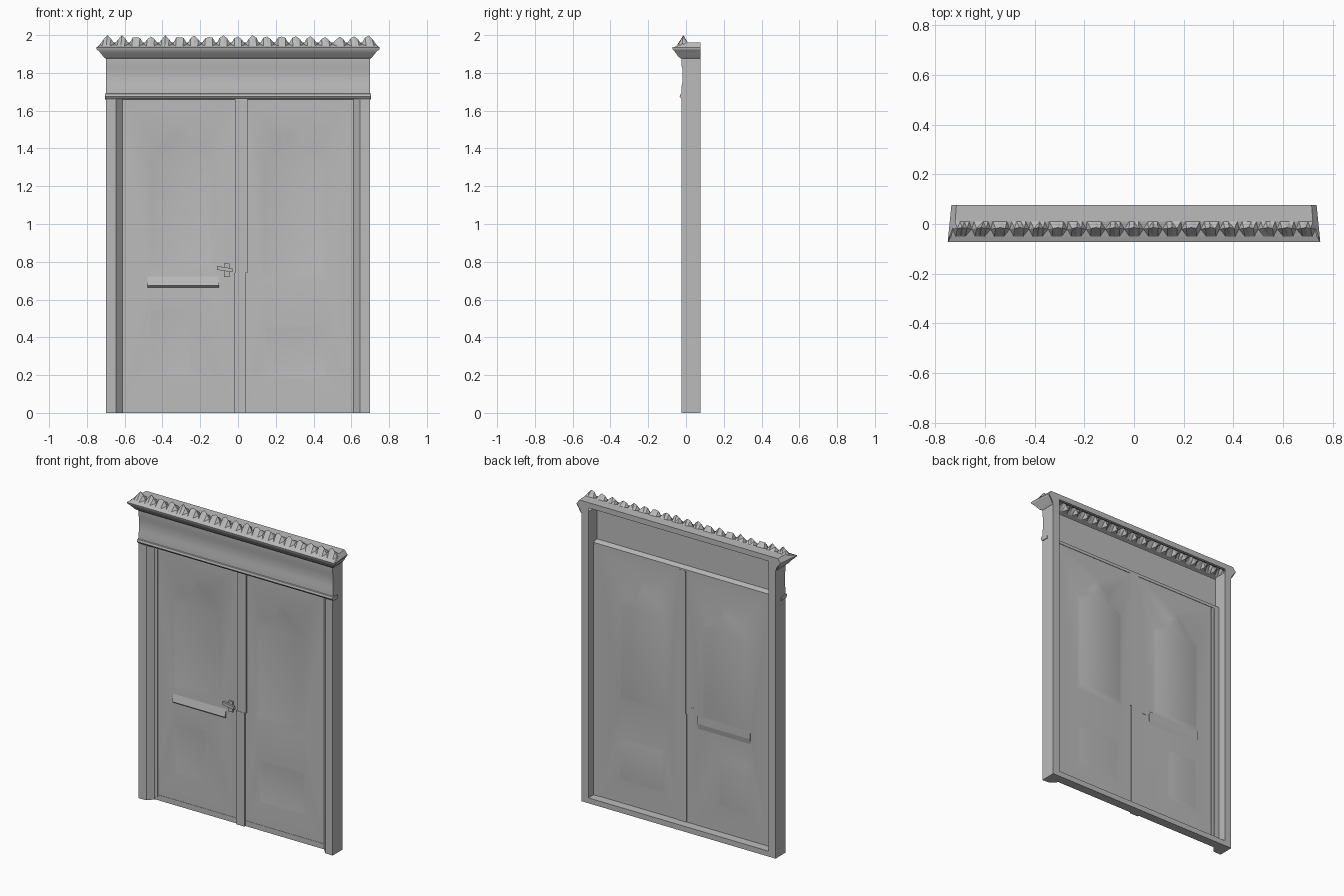
import bpy
import bmesh
import random
from mathutils import Vector

random.seed(4)
cube = bpy.data.objects.get("Cube")
if cube:
    bpy.data.objects.remove(cube, do_unlink=True)

grey = bpy.data.materials.new("plain_grey")
grey.use_nodes = True
GREY = (0.5, 0.5, 0.5, 1)
grey.diffuse_color = GREY
grey.node_tree.nodes["Principled BSDF"].inputs["Base Color"].default_value = GREY

BACK = 0.077
DOOR_Y = 0.02


def finish(name, bm, outward=None):
    """Turn a bmesh into an object; outward fixes the facing of open sheets."""
    bmesh.ops.recalc_face_normals(bm, faces=bm.faces)
    if outward:
        total = sum((f.normal * f.calc_area() for f in bm.faces), Vector())
        if total.dot(Vector(outward)) < 0:
            bmesh.ops.reverse_faces(bm, faces=bm.faces)
    mesh = bpy.data.meshes.new(name)
    bm.to_mesh(mesh)
    bm.free()
    mesh.materials.append(grey)
    obj = bpy.data.objects.new(name, mesh)
    bpy.context.scene.collection.objects.link(obj)
    return obj


def box(name, x0, x1, y0, y1, z0, z1):
    bm = bmesh.new()
    bmesh.ops.create_cube(bm, size=1)
    for v in bm.verts:
        v.co = Vector((x0 if v.co.x < 0 else x1,
                       y0 if v.co.y < 0 else y1,
                       z0 if v.co.z < 0 else z1))
    return finish(name, bm)


def prism(name, points, shift):
    """Extrude a closed outline of 3D points along shift."""
    bm = bmesh.new()
    face = bm.faces.new([bm.verts.new(p) for p in points])
    new = bmesh.ops.extrude_face_region(bm, geom=[face], use_keep_orig=True)["geom"]
    verts = [g for g in new if isinstance(g, bmesh.types.BMVert)]
    bmesh.ops.translate(bm, verts=verts, vec=shift)
    return finish(name, bm)


def sweep_x(name, profile, x0, x1):
    return prism(name, [(x0, y, z) for y, z in profile], (x1 - x0, 0, 0))


def arch(cx, z0):
    """Pointed ogee panel outline."""
    half = [(0.175, z0), (0.175, 1.35), (0.12, 1.40), (0.06, 1.45), (0.035, 1.50)]
    right = [(cx + x, z) for x, z in half]
    left = [(cx - x, z) for x, z in reversed(half)]
    return right + [(cx, 1.52)] + left


def rect(x0, x1, z0, z1):
    return [(x0, z0), (x1, z0), (x1, z1), (x0, z1)]


def door(name, outline, panels):
    """Thin leaf with softly sunken panels, each (outline, depth, shrink)."""
    bm = bmesh.new()

    def loop(points, y):
        vs = [bm.verts.new((x, y, z)) for x, z in points]
        return vs, [bm.edges.new((vs[i - 1], vs[i])) for i in range(len(vs))]

    edges = loop(outline, DOOR_Y)[1]
    sinks = []
    for points, depth, shrink in panels:
        rim, rim_edges = loop(points, DOOR_Y)
        edges += rim_edges
        sinks.append((rim, points, depth, shrink))
    bmesh.ops.triangle_fill(bm, edges=edges, use_beauty=True)
    for rim, points, depth, shrink in sinks:
        cx = sum(p[0] for p in points) / len(points)
        cz = (min(p[1] for p in points) + max(p[1] for p in points)) / 2
        small = [(cx + (x - cx) * shrink, cz + (z - cz) * shrink) for x, z in points]
        base = [bm.verts.new((x, DOOR_Y + depth, z)) for x, z in small]
        for i in range(len(rim)):
            bm.faces.new((rim[i - 1], rim[i], base[i], base[i - 1]))
        bm.faces.new(base)
    return finish(name, bm, (0, -1, 0))


# Door leaves with arched upper panels and plain lower panels
door("right_leaf", rect(-0.62, -0.015, 0.02, 1.67),
     [(arch(-0.305, 0.74), 0.007, 0.88), (rect(-0.47, -0.25, 0.2, 0.55), 0.002, 0.9)])
door("left_leaf", rect(0.04, 0.62, 0.02, 1.67),
     [(arch(0.29, 0.70), 0.007, 0.88), (rect(0.14, 0.47, 0.18, 0.46), 0.002, 0.9)])

# Meeting stile between the leaves, in two offset lengths
box("meeting_stile_upper", -0.015, 0.05, DOOR_Y - 0.01, DOOR_Y + 0.004, 0.74, 1.67)
box("meeting_stile_lower", -0.02, 0.04, DOOR_Y - 0.012, DOOR_Y + 0.004, 0.0, 0.74)

# Sloped rail under the upper panel
sweep_x("middle_rail", [(DOOR_Y, 0.665), (DOOR_Y - 0.012, 0.675),
                        (DOOR_Y + 0.007, 0.75), (DOOR_Y + 0.007, 0.70)], -0.48, -0.10)

# Lever handle
box("handle_plate", -0.075, -0.045, DOOR_Y - 0.01, DOOR_Y + 0.002, 0.72, 0.79)
lever = box("handle_lever", -0.11, -0.03, DOOR_Y - 0.022, DOOR_Y - 0.008, 0.745, 0.765)
for v in lever.data.vertices:
    if v.co.x < -0.1:
        v.co.z += 0.012

# Frame: jambs, posts with splayed inner edges, hinge strip, sill and head
for side, s in (("left", 1), ("right", -1)):
    x0, x1 = sorted((s * 0.65, s * 0.70))
    box(side + "_jamb", x0, x1, -0.012, BACK, 0, 1.90)
    splay = [(0.70, -0.025), (0.645, -0.022), (0.612, DOOR_Y - 0.006),
             (0.612, DOOR_Y + 0.004), (0.70, DOOR_Y + 0.004)]
    prism(side + "_post", [(s * x, y, 0) for x, y in splay], (0, 0, 1.67))
box("hinge_strip", -0.612, -0.59, DOOR_Y - 0.005, DOOR_Y + 0.002, 0.02, 1.66)
box("sill", -0.65, 0.65, DOOR_Y - 0.002, BACK, 0, 0.035)
box("head_rail", -0.65, 0.65, 0.06, BACK, 1.925, 1.96)

# Thin frieze, and the ledge under it reaching back to the doors
sweep_x("frieze", [(-0.012, 1.67), (-0.024, 1.67), (-0.023, 1.73), (-0.019, 1.75),
                   (-0.019, 1.82), (-0.024, 1.84), (-0.024, 1.89), (-0.012, 1.89)],
        -0.70, 0.70)
sweep_x("frieze_ledge", [(DOOR_Y + 0.003, 1.66), (-0.024, 1.662), (-0.034, 1.675),
                         (-0.03, 1.688), (-0.02, 1.692), (DOOR_Y + 0.003, 1.68)],
        -0.705, 0.705)

# Flaring cornice wrapped round the front and both ends: (half width, front y, z)
levels = [(0.70, -0.024, 1.875), (0.712, -0.04, 1.885), (0.73, -0.056, 1.908),
          (0.748, -0.071, 1.925), (0.75, -0.073, 1.934)]
bm = bmesh.new()
rows = []
for w, f, z in levels:
    back_w = 0.70 + (w - 0.70) * 0.7
    rows.append([bm.verts.new(p) for p in
                 ((-back_w, BACK, z), (-w, f, z), (w, f, z), (back_w, BACK, z))])
for low, high in zip(rows, rows[1:]):
    for i in range(3):
        bm.faces.new((low[i], low[i + 1], high[i + 1], high[i]))
finish("cornice", bm, (0, -1, 0))

# Back edge of the cornice: corner pieces that chamfer into the head
for side, s in (("left", 1), ("right", -1)):
    bm = bmesh.new()
    pts = [(0.65, 1.875), (0.70, 1.875), (0.71, 1.9), (0.735, 1.934), (0.715, 1.96), (0.65, 1.96)]
    bm.faces.new([bm.verts.new((s * x, BACK, z)) for x, z in pts])
    finish(side + "_cornice_back", bm, (0, 1, 0))

# Flat cap behind the crest, with sloping ends
bm = bmesh.new()
top = [bm.verts.new(p) for p in ((-0.72, 0.01, 1.96), (0.72, 0.01, 1.96),
                                 (0.715, BACK, 1.96), (-0.715, BACK, 1.96))]
bm.faces.new(top)
for i, j, s in ((0, 3, -1), (1, 2, 1)):
    a = bm.verts.new((s * 0.75, -0.073, 1.934))
    b = bm.verts.new((s * 0.735, BACK, 1.934))
    bm.faces.new((top[i], a, b, top[j]))
finish("cornice_cap", bm, (0, 0, 1))

# Crest: a sloping roof strip folded into a row of uneven pointed teeth
TEETH = 19
bm = bmesh.new()
columns = []
for i in range(TEETH * 4 + 1):
    t = i / (TEETH * 2) - 1
    phase = i % 4
    if phase == 0:
        height, depth = 1.953, -0.02
    elif phase == 2:
        height, depth = 2.0 - random.random() * 0.014, -0.014
    else:
        height, depth = 1.983 + random.uniform(-0.008, 0.005), -0.018
    columns.append([bm.verts.new(p) for p in (
        (t * 0.75, -0.073, 1.934), (t * 0.737, -0.05, 1.943),
        (t * 0.73, depth, height), (t * 0.72, 0.01, 1.96))])
for a, b in zip(columns, columns[1:]):
    for i in range(3):
        bm.faces.new((a[i], b[i], b[i + 1], a[i + 1]))
bmesh.ops.triangulate(bm, faces=bm.faces)
finish("toothed_crest", bm, (0, 0, 1))

# Soften the shallow moulding and keep real edges crisp
bpy.ops.object.select_all(action="DESELECT")
for name in ("right_leaf", "left_leaf", "cornice", "frieze", "frieze_ledge"):
    obj = bpy.data.objects[name]
    obj.select_set(True)
    bpy.context.view_layer.objects.active = obj
bpy.ops.object.shade_smooth_by_angle()
